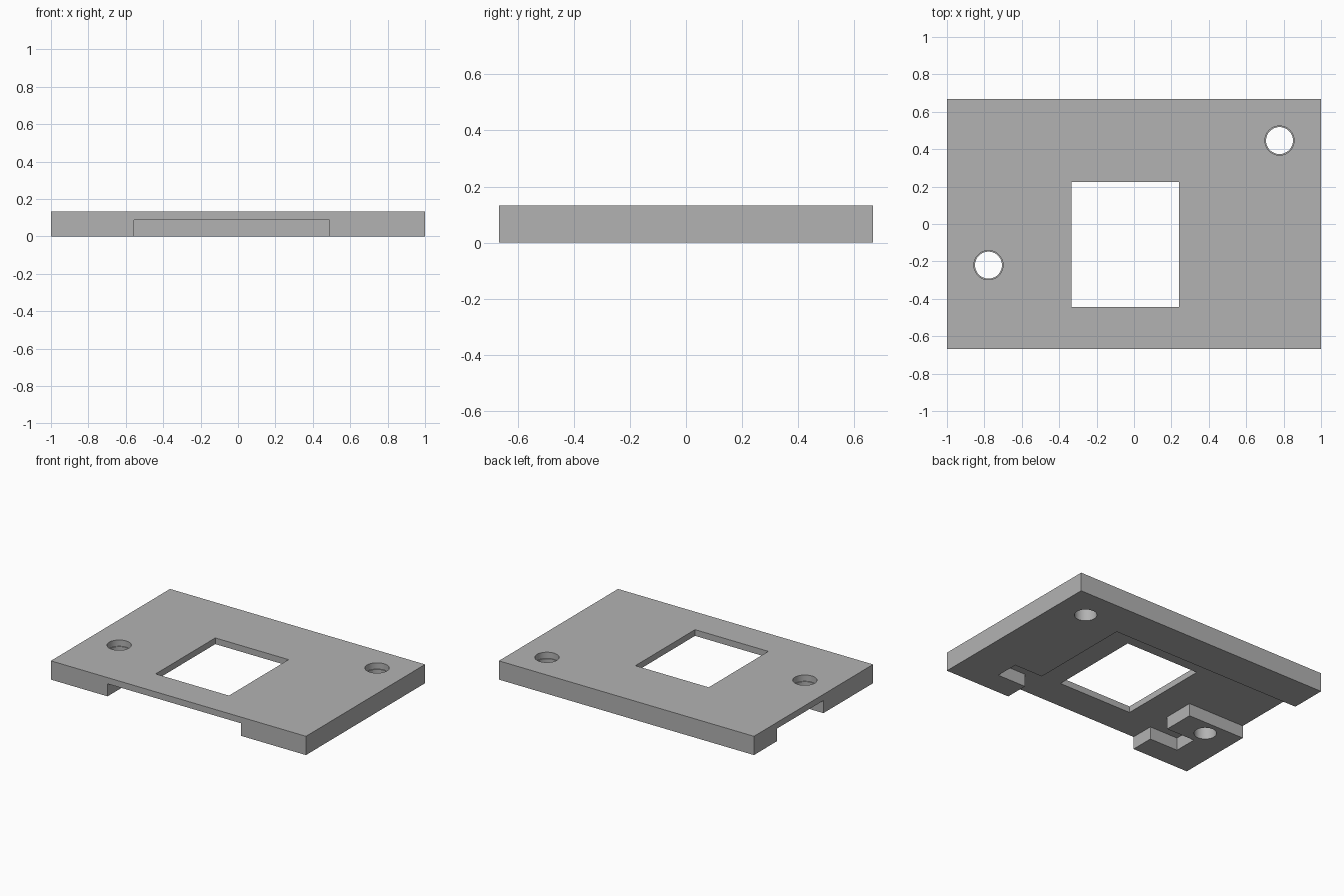
import bpy
import bmesh
import math

default = bpy.data.objects.get("Cube")
if default:
    bpy.data.objects.remove(default, do_unlink=True)

# Material
grey = bpy.data.materials.new("plain grey")
grey.use_nodes = True
colour = (0.448, 0.448, 0.448, 1)
grey.diffuse_color = colour
grey.node_tree.nodes["Principled BSDF"].inputs["Base Color"].default_value = colour


def prism(name, outline, low, high):
    """Extrude a flat outline from one height to another."""
    bm = bmesh.new()
    face = bm.faces.new([bm.verts.new((x, y, low)) for x, y in outline])
    top = bmesh.ops.extrude_face_region(bm, geom=[face])["geom"]
    verts = [v for v in top if isinstance(v, bmesh.types.BMVert)]
    bmesh.ops.translate(bm, verts=verts, vec=(0, 0, high - low))
    bmesh.ops.recalc_face_normals(bm, faces=bm.faces)
    mesh = bpy.data.meshes.new(name)
    bm.to_mesh(mesh)
    bm.free()
    mesh.materials.append(grey)
    obj = bpy.data.objects.new(name, mesh)
    bpy.context.collection.objects.link(obj)
    return obj


def rectangle(x0, x1, y0, y1):
    return [(x0, y0), (x1, y0), (x1, y1), (x0, y1)]


def circle(x, y, radius, sides=64):
    turns = [2 * math.pi * i / sides for i in range(sides)]
    return [(x + radius * math.cos(t), y + radius * math.sin(t)) for t in turns]


height, ceiling = 0.133, 0.089
plate = prism("mounting_plate", rectangle(-1, 1, -0.667, 0.667), 0, height)

# Underside pocket, open at the front and on one side, with two clip notches
pocket = [(-0.556, -0.8), (0.489, -0.8), (0.489, -0.5), (0.711, -0.5),
          (0.711, -0.333), (0.489, -0.333), (0.489, 0.411), (-1.2, 0.411),
          (-1.2, -0.111), (-0.556, -0.111), (-0.556, -0.333),
          (-0.778, -0.333), (-0.778, -0.5), (-0.556, -0.5)]
cutters = [prism("pocket_cutter", pocket, -0.2, ceiling)]

# Window through the plate
cutters.append(prism("window_cutter", rectangle(-0.335, 0.24, -0.444, 0.224), -0.3, 0.3))

# Stepped screw holes, wider at the top
for x, y in [(0.778, 0.446), (-0.778, -0.22)]:
    cutters.append(prism("hole_cutter", circle(x, y, 0.072), -0.3, 0.3))
    cutters.append(prism("counterbore_cutter", circle(x, y, 0.078), ceiling, 0.3))

# Cut every opening, then drop the cutters
bpy.context.view_layer.objects.active = plate
for cutter in cutters:
    cutter.hide_render = True
    mod = plate.modifiers.new("cut", 'BOOLEAN')
    mod.operation = 'DIFFERENCE'
    mod.solver = 'EXACT'
    mod.object = cutter
    bpy.ops.object.modifier_apply(modifier=mod.name)
    bpy.data.objects.remove(cutter, do_unlink=True)

# Smooth hole walls, crisp edges elsewhere
bpy.ops.object.select_all(action='DESELECT')
plate.select_set(True)
bpy.ops.object.shade_smooth_by_angle(angle=math.radians(30))
